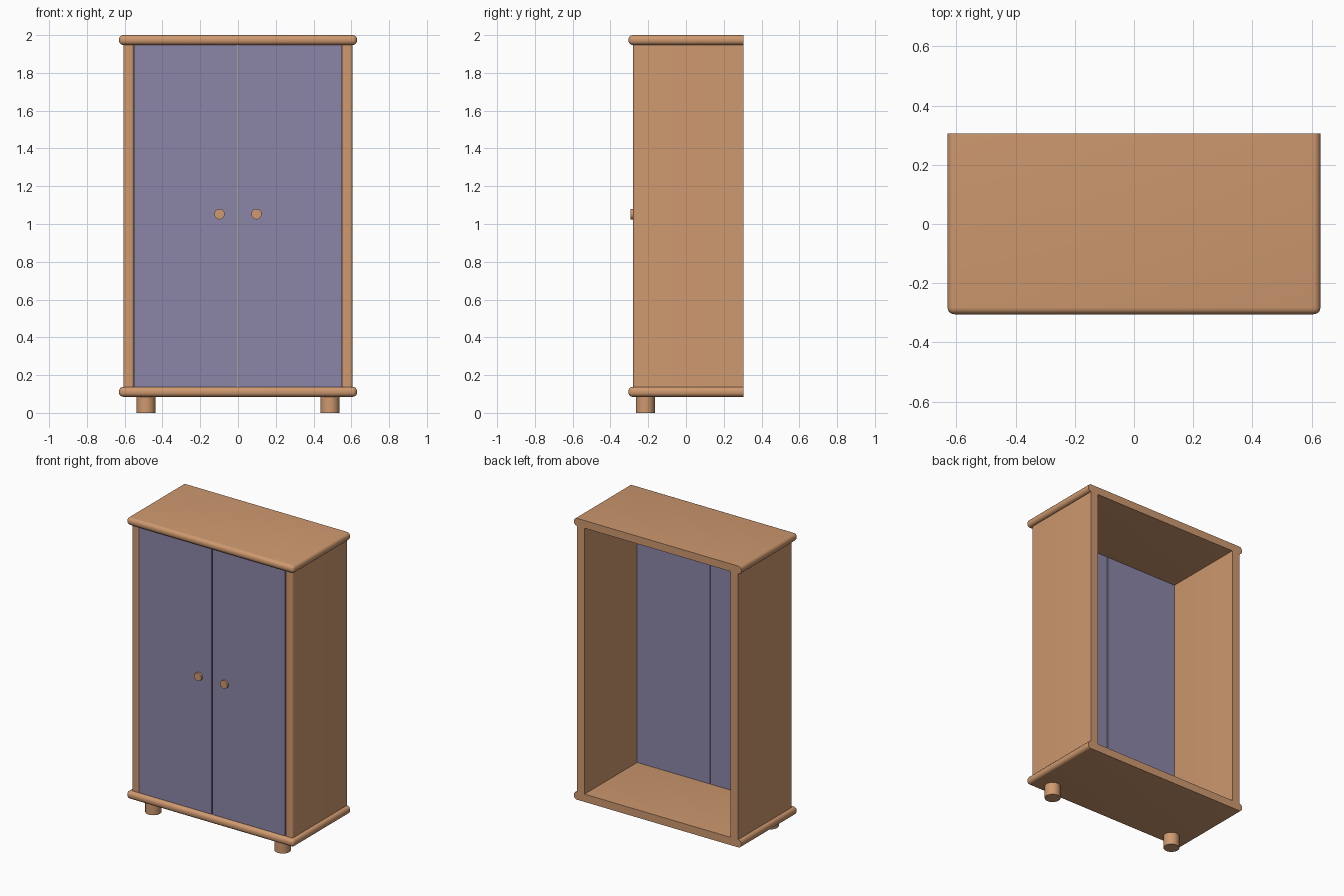
import bpy, bmesh
from math import radians

if "Cube" in bpy.data.objects:
    bpy.data.objects.remove(bpy.data.objects["Cube"])


def material(name, rgb):
    m = bpy.data.materials.new(name)
    m.diffuse_color = (*rgb, 1)
    m.use_nodes = True
    m.node_tree.nodes["Principled BSDF"].inputs["Base Color"].default_value = m.diffuse_color
    return m


WOOD = material("wood", (0.62, 0.32, 0.16))
PAINT = material("door_paint", (0.26, 0.24, 0.39))
BACK = 0.305


def finish(ob, name, mat):
    ob.name = name
    ob.data.name = name
    ob.data.materials.append(mat)
    bpy.ops.object.select_all(action='DESELECT')
    ob.select_set(True)
    bpy.context.view_layer.objects.active = ob
    bpy.ops.object.shade_smooth_by_angle(angle=radians(35))


def box(name, lo, hi, mat, bevel=0, pick=None):
    """Box between two corners; edges accepted by pick(a, b) are rounded."""
    bm = bmesh.new()
    bmesh.ops.create_cube(bm, size=1)
    for v in bm.verts:
        v.co = [l + (c + 0.5) * (h - l) for l, h, c in zip(lo, hi, v.co)]
    if bevel:
        edges = [e for e in bm.edges if pick(e.verts[0].co, e.verts[1].co)]
        bmesh.ops.bevel(bm, geom=edges, offset=bevel, segments=5,
                        profile=0.5, affect='EDGES')
    me = bpy.data.meshes.new(name)
    bm.to_mesh(me)
    bm.free()
    ob = bpy.data.objects.new(name, me)
    bpy.context.collection.objects.link(ob)
    finish(ob, name, mat)


def cylinder(name, loc, radius, depth, sides, rot=(0, 0, 0)):
    bpy.ops.mesh.primitive_cylinder_add(vertices=sides, radius=radius, depth=depth,
                                        location=loc, rotation=rot)
    finish(bpy.context.object, name, WOOD)


def not_back(a, b):
    return min(a.y, b.y) < BACK - 0.001


def front_upright(a, b):
    return max(a.y, b.y) < 0 and abs(a.z - b.z) > 0.1


# Top and bottom boards, rounded everywhere but the flat back
for name, z0, z1 in (("bottom_board", 0.085, 0.138), ("top_board", 1.948, 2.0)):
    box(name, (-0.63, -0.305, z0), (0.63, BACK, z1), WOOD, 0.023, not_back)

for side, s in (("left", -1), ("right", 1)):
    # Side panel with softened front edges
    x0, x1 = sorted((s * 0.55, s * 0.607))
    box(side + "_side_panel", (x0, -0.28, 0.138), (x1, BACK, 1.948), WOOD,
        0.015, front_upright)
    # Door, leaving a thin gap in the middle
    x0, x1 = sorted((s * 0.003, s * 0.55))
    box(side + "_door", (x0, -0.28, 0.138), (x1, -0.26, 1.948), PAINT)
    # Knob and front foot
    cylinder(side + "_knob", (s * 0.098, -0.283, 1.052), 0.028, 0.022, 12,
             (radians(90), 0, 0))
    cylinder(side + "_front_foot", (s * 0.487, -0.215, 0.045), 0.05, 0.09, 32)
